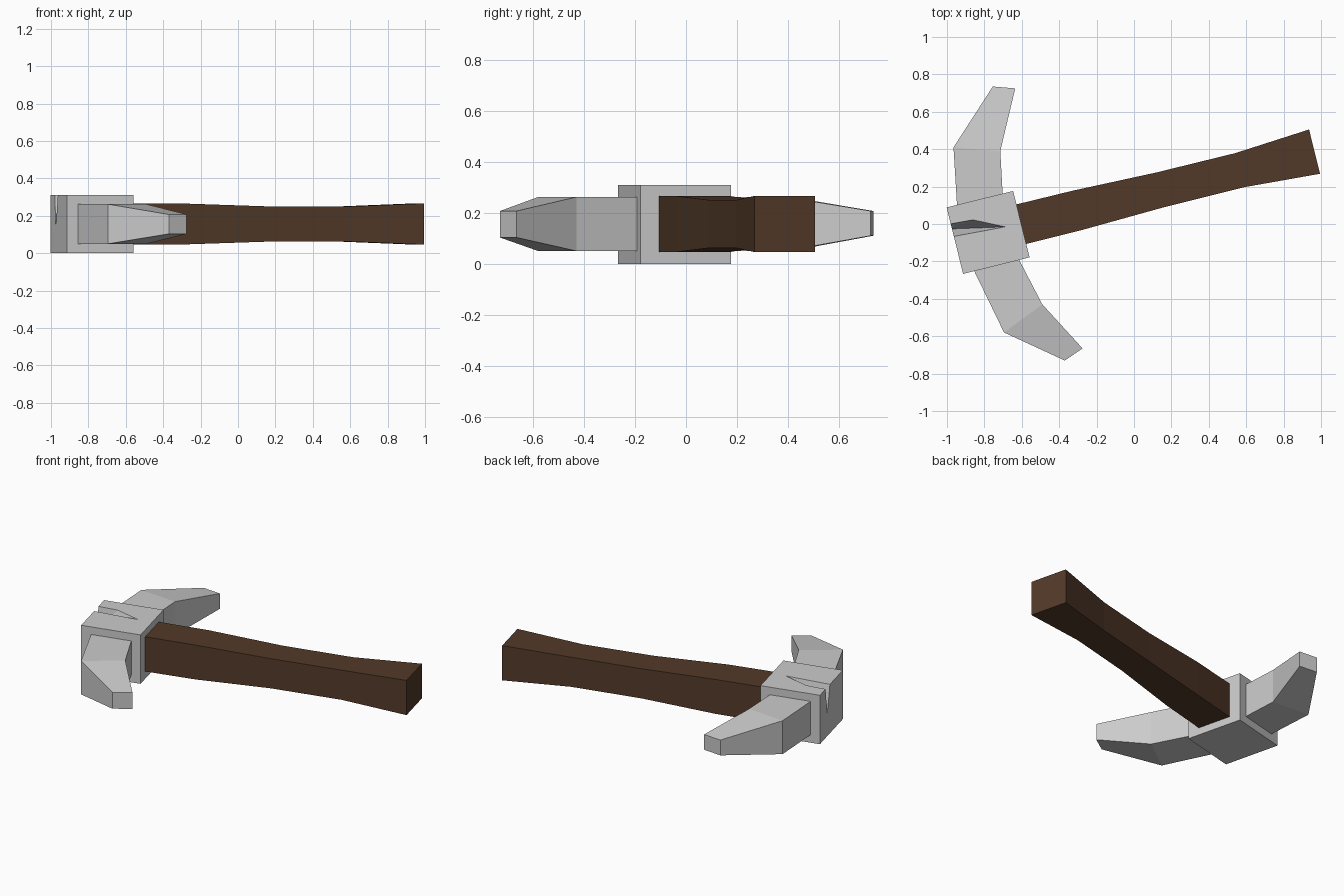
import bpy, bmesh, math
from mathutils import Matrix

if "Cube" in bpy.data.objects:
    bpy.data.objects.remove(bpy.data.objects["Cube"])

# Frame of the tilted head and handle
FRAME = Matrix.Translation((-0.78, -0.045, 0)) @ Matrix.Rotation(math.radians(13.9), 4, 'Z')
wood = bpy.data.materials.new("wood")
wood.diffuse_color = (0.085, 0.042, 0.022, 1)
wood.use_nodes = True
wood.node_tree.nodes["Principled BSDF"].inputs["Base Color"].default_value = wood.diffuse_color


def finish(name, bm, mat=None):
    bmesh.ops.recalc_face_normals(bm, faces=bm.faces)
    me = bpy.data.meshes.new(name)
    bm.to_mesh(me)
    bm.free()
    ob = bpy.data.objects.new(name, me)
    bpy.context.collection.objects.link(ob)
    if mat:
        me.materials.append(mat)
    return ob


def loft(name, sections, mat=None, frame=None):
    """Four-sided bar through sections (x1, y1, x2, y2, low z, high z)."""
    bm = bmesh.new()
    rings = []
    for x1, y1, x2, y2, lo, hi in sections:
        rings.append([bm.verts.new(p) for p in
                      ((x1, y1, lo), (x2, y2, lo), (x2, y2, hi), (x1, y1, hi))])
    for a, b in zip(rings, rings[1:]):
        for i in range(4):
            j = (i + 1) % 4
            bm.faces.new((a[i], a[j], b[j], b[i]))
    bm.faces.new(rings[0])
    bm.faces.new(rings[-1])
    if frame:
        bm.transform(frame)
    return finish(name, bm, mat)


# Head block
bm = bmesh.new()
bmesh.ops.create_cube(bm, size=1, matrix=FRAME @ Matrix.Translation((0, 0, 0.155))
                      @ Matrix.Diagonal((0.366, 0.366, 0.31, 1)))
block = finish("head_block", bm)

# Wedge-shaped chip in the top and end of the block
bm = bmesh.new()
for p in ((-0.2, 0.095, 0.32), (-0.2, 0.022, 0.32), (-0.058, 0.085, 0.315),
          (0.105, 0.005, 0.315), (-0.2, 0.068, 0.135), (-0.15, 0.05, 0.19)):
    bm.verts.new(p)
hull = bmesh.ops.convex_hull(bm, input=bm.verts)
loose = [v for v in bm.verts if not v.link_faces]
bmesh.ops.delete(bm, geom=loose, context='VERTS')
bm.transform(FRAME)
cutter = finish("chip_cutter", bm)
cutter.hide_render = True
cutter.hide_set(True)
chip = block.modifiers.new("chip", 'BOOLEAN')
chip.object = cutter
chip.operation = 'DIFFERENCE'
chip.solver = 'EXACT'

# Curved picks on either side of the block
loft("back_pick", [(-0.945, 0.08, -0.70, 0.12, 0.05, 0.262),
                   (-0.965, 0.41, -0.715, 0.39, 0.05, 0.262),
                   (-0.755, 0.735, -0.635, 0.725, 0.11, 0.207)])
loft("front_pick", [(-0.865, -0.23, -0.62, -0.18, 0.05, 0.262),
                    (-0.695, -0.58, -0.49, -0.43, 0.05, 0.262),
                    (-0.37, -0.73, -0.275, -0.665, 0.103, 0.207)])

# Waisted wooden handle: distance, half width, half height
handle = [(0.17, 0.109, 0.11), (0.49, 0.108, 0.109), (0.95, 0.095, 0.094),
          (1.385, 0.094, 0.094), (1.798, 0.122, 0.11)]
loft("handle", [(u, -w, u, w, 0.156 - h, 0.156 + h) for u, w, h in handle], wood, FRAME)
